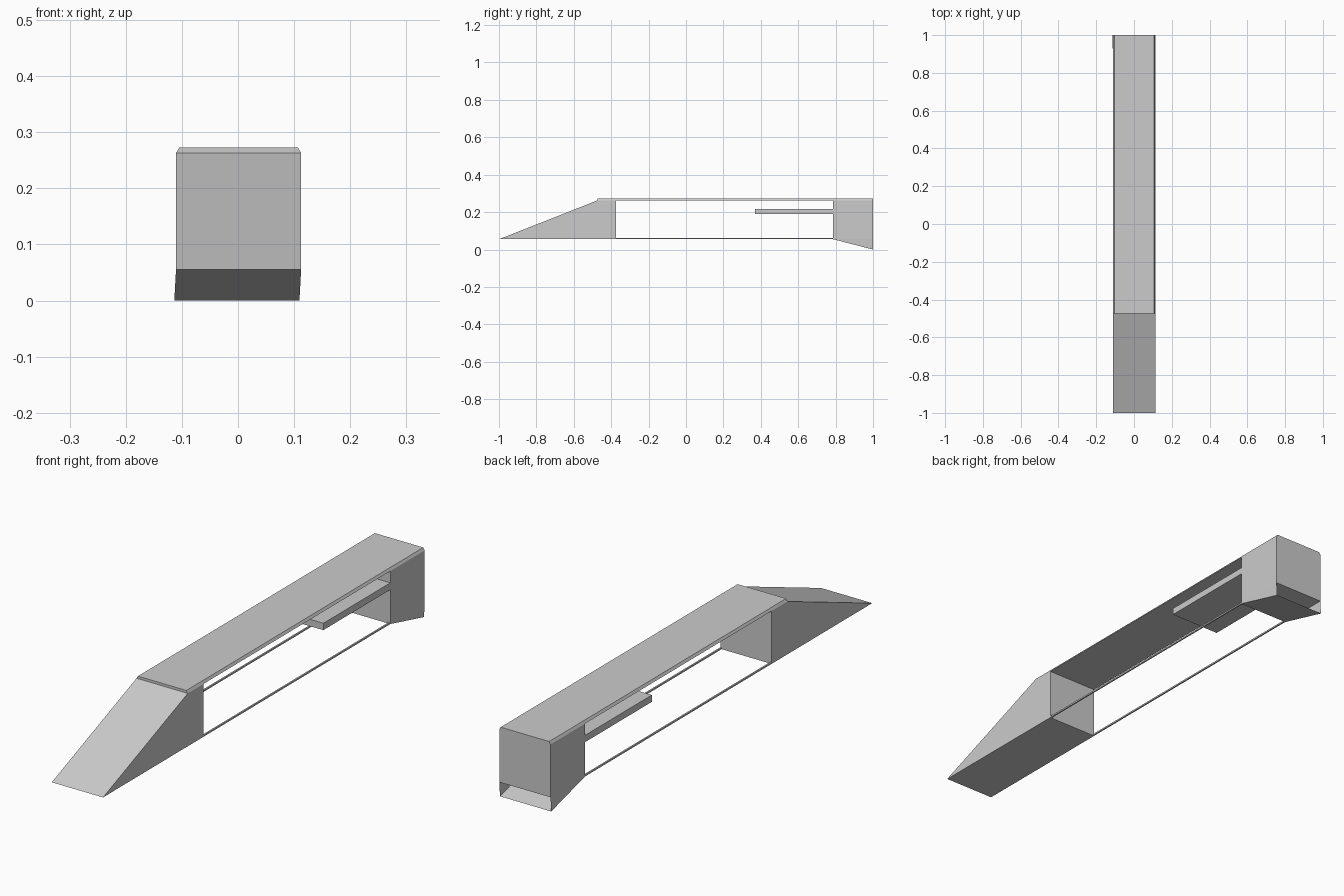
import bpy, bmesh

if "Cube" in bpy.data.objects:
    bpy.data.objects.remove(bpy.data.objects["Cube"])

HALF = 0.1115          # half width of the body
CX = 0.001             # small sideways offset of the body
BASE, EAVE, TOP = 0.055, 0.263, 0.273
FRONT_END, REAR_START = -0.374, 0.786


def finish(name, bm, solid=True):
    if solid:
        bmesh.ops.recalc_face_normals(bm, faces=bm.faces[:])
    mesh = bpy.data.meshes.new(name)
    bm.to_mesh(mesh)
    bm.free()
    obj = bpy.data.objects.new(name, mesh)
    bpy.context.collection.objects.link(obj)
    return obj


def extrude(name, outline, direction):
    """Close a flat outline and push it along a direction into a solid."""
    bm = bmesh.new()
    face = bm.faces.new([bm.verts.new(p) for p in outline])
    ext = bmesh.ops.extrude_face_region(bm, geom=[face])
    moved = [g for g in ext["geom"] if isinstance(g, bmesh.types.BMVert)]
    bmesh.ops.translate(bm, verts=moved, vec=direction)
    return finish(name, bm)


def side_profile(name, yz, x0=CX - HALF, x1=CX + HALF):
    return extrude(name, [(x0, y, z) for y, z in yz], (x1 - x0, 0, 0))


def rect(y0, y1, z0, z1):
    return [(y0, z0), (y1, z0), (y1, z1), (y0, z1)]


# Sloped front end
side_profile("front_wedge", [(-1, BASE), (FRONT_END, BASE),
                             (FRONT_END, EAVE), (-0.473, EAVE)])

# Rear box
side_profile("rear_block", rect(REAR_START, 1, BASE, EAVE))

# Long top plate with chamfered sides
roof = [(-HALF, EAVE), (HALF, EAVE), (HALF - 0.006, TOP), (-HALF + 0.006, TOP)]
extrude("top_plate", [(CX + x, -0.473, z) for x, z in roof], (0, 1.473, 0))

# Shelf reaching forward from the rear box
side_profile("shelf", rect(0.37, REAR_START, 0.19, 0.217))

# Thin rails along both lower edges of the opening
t = 0.006
for label, x in (("left", CX - HALF), ("right", CX + HALF - t)):
    side_profile(label + "_rail", rect(FRONT_END, REAR_START, BASE, BASE + t), x, x + t)

# Open-backed flap under the rear box, leaning slightly to one side
bm = bmesh.new()
lean = -0.003
sides = []
for s in (-1, 1):
    x = CX + s * HALF
    sides.append([bm.verts.new(p) for p in
                  ((x, REAR_START, BASE), (x, 1, BASE), (x + lean, 1, 0))])
(l0, l1, l2), (r0, r1, r2) = sides
bm.faces.new((l0, l2, l1))
bm.faces.new((r0, r1, r2))
bm.faces.new((l0, r0, r2, l2))
bmesh.ops.recalc_face_normals(bm, faces=bm.faces[:])
bm.normal_update()
floor = max(bm.faces, key=lambda f: len(f.verts))
if floor.normal.z > 0:
    bmesh.ops.reverse_faces(bm, faces=bm.faces[:])
finish("rear_flap", bm, solid=False)
